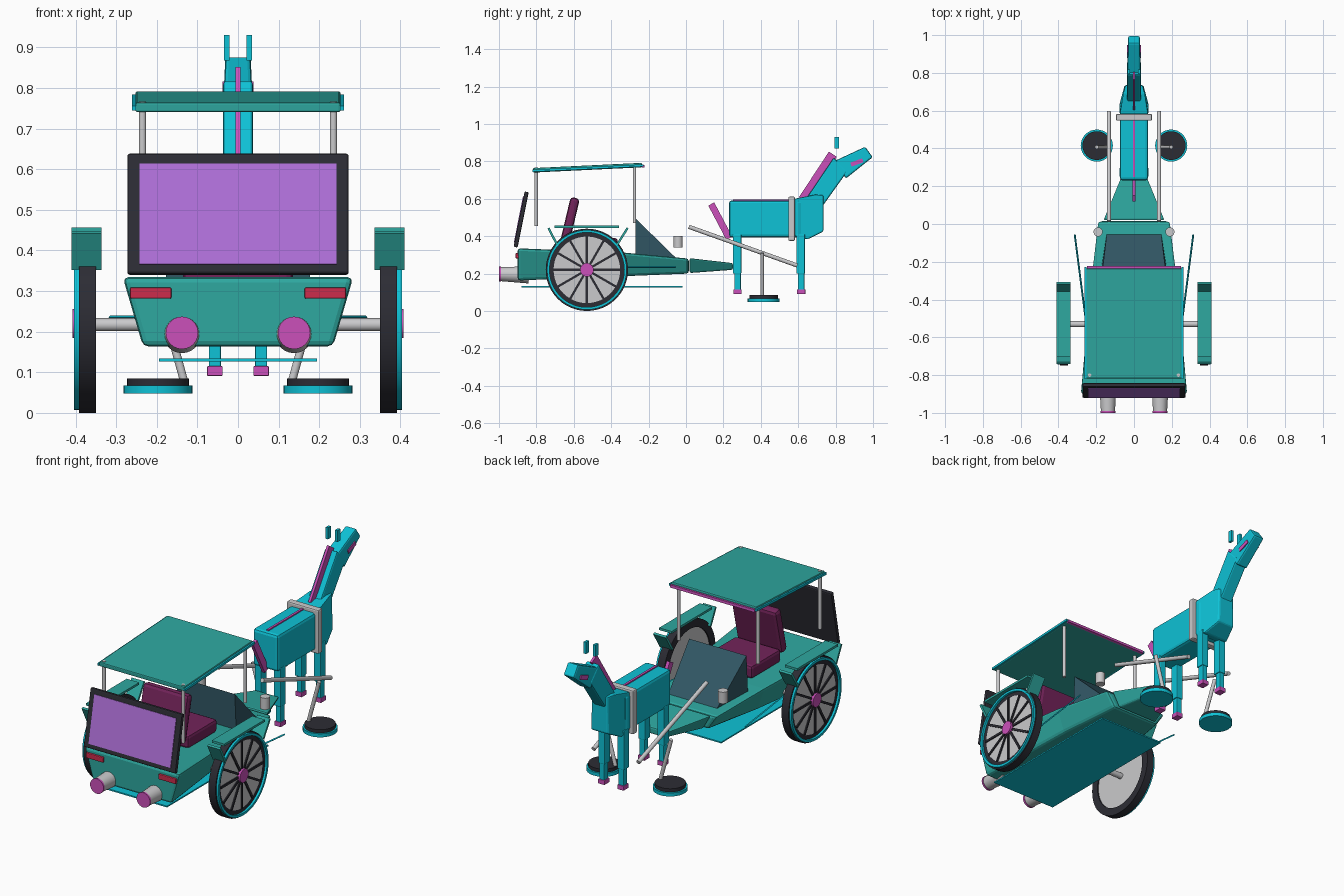
import bpy, bmesh, math
from mathutils import Vector, Matrix

cube = bpy.data.objects.get("Cube")
if cube:
    bpy.data.objects.remove(cube, do_unlink=True)


def material(name, hexa):
    rgb = [int(hexa[i:i + 2], 16) / 255 for i in (0, 2, 4)]
    col = [c / 12.92 if c < 0.04045 else ((c + 0.055) / 1.055) ** 2.4 for c in rgb] + [1]
    m = bpy.data.materials.new(name)
    m.use_nodes = True
    m.diffuse_color = col
    m.node_tree.nodes["Principled BSDF"].inputs["Base Color"].default_value = col
    return m


TEAL = material("teal_paint", "2EA8A0")
CYAN = material("cyan", "0EC2D6")
DARK = material("charcoal", "2C2C34")
PURPLE = material("screen_purple", "B070DA")
PINK = material("magenta", "CB50BA")
GREY = material("light_grey", "CACACC")
RED = material("lamp_red", "CC2C4C")
MAROON = material("seat_maroon", "73235A")
SLATE = material("slate_glass", "315664")


def finish(name, bm, mat, bevel=0, smooth=False):
    bmesh.ops.recalc_face_normals(bm, faces=bm.faces)
    me = bpy.data.meshes.new(name)
    bm.to_mesh(me)
    bm.free()
    me.materials.append(mat)
    ob = bpy.data.objects.new(name, me)
    bpy.context.collection.objects.link(ob)
    if bevel:
        b = ob.modifiers.new("bevel", "BEVEL")
        b.width, b.segments = bevel, 2
    if smooth:
        bpy.ops.object.select_all(action="DESELECT")
        ob.select_set(True)
        bpy.context.view_layer.objects.active = ob
        bpy.ops.object.shade_smooth_by_angle(angle=math.radians(35))
    return ob


def box(name, loc, size, mat, bevel=0, tilt=0):
    bm = bmesh.new()
    bmesh.ops.create_cube(bm, size=1, matrix=Matrix.Translation(loc)
                          @ Matrix.Rotation(tilt, 4, "X") @ Matrix.Diagonal((*size, 1)))
    return finish(name, bm, mat, bevel)


def bar(name, x, a, b, width, thick, mat, bevel=0):
    """Box running between two (y, z) points."""
    dy, dz = b[0] - a[0], b[1] - a[1]
    return box(name, (x, (a[0] + b[0]) / 2, (a[1] + b[1]) / 2),
               (width, math.hypot(dy, dz), thick), mat, bevel, math.atan2(dz, dy))


def rod(name, a, b, r1, mat, r2=None, sides=24):
    a, b = Vector(a), Vector(b)
    d = b - a
    bm = bmesh.new()
    bmesh.ops.create_cone(bm, cap_ends=True, segments=sides, radius1=r1,
                          radius2=r1 if r2 is None else r2, depth=d.length,
                          matrix=Matrix.Translation((a + b) / 2)
                          @ d.to_track_quat("Z", "Y").to_matrix().to_4x4())
    return finish(name, bm, mat, 0, True)


def ring(name, x0, x1, r0, r1, y, z, mat):
    """Wheel ring spun about the x direction."""
    bm = bmesh.new()
    vs = [bm.verts.new((x, y, z + r)) for x, r in ((x0, r0), (x1, r0), (x1, r1), (x0, r1))]
    f = bm.faces.new(vs)
    bmesh.ops.spin(bm, geom=[f, *f.edges, *vs], cent=(0, y, z), axis=(1, 0, 0),
                   angle=math.tau, steps=48)
    bmesh.ops.delete(bm, geom=[f for f in bm.faces if len({round(math.atan2(
        v.co.y - y, v.co.z - z), 3) for v in f.verts}) == 1], context="FACES_ONLY")
    bmesh.ops.remove_doubles(bm, verts=bm.verts, dist=0.0001)
    return finish(name, bm, mat, 0, True)


def loft(name, sections, mat, bevel=0):
    """Sections are (y, bottom z, top z, bottom half width, top half width)."""
    bm = bmesh.new()
    loops = [[bm.verts.new(p) for p in ((-wb, y, zb), (wb, y, zb), (wt, y, zt), (-wt, y, zt))]
             for y, zb, zt, wb, wt in sections]
    for p, q in zip(loops, loops[1:]):
        for i in range(4):
            j = (i + 1) % 4
            bm.faces.new((p[i], p[j], q[j], q[i]))
    bm.faces.new(loops[0])
    bm.faces.new(loops[-1])
    return finish(name, bm, mat, bevel)


def prism(name, profile, half, mat, bevel=0):
    """Side profile of (y, z, half width scale) extruded across x."""
    bm = bmesh.new()
    left, right = [[bm.verts.new((s * half * k, y, z)) for y, z, k in profile] for s in (1, -1)]
    bm.faces.new(left)
    bm.faces.new(right)
    for i in range(len(profile)):
        j = (i + 1) % len(profile)
        bm.faces.new((left[i], left[j], right[j], right[i]))
    return finish(name, bm, mat, bevel)


# Carriage hull, nose and underglow
loft("hull", [(-0.9, 0.163, 0.335, 0.235, 0.285), (-0.33, 0.186, 0.312, 0.19, 0.235),
              (0.015, 0.2, 0.28, 0.14, 0.195)], TEAL, 0.014)
loft("nose", [(0.02, 0.203, 0.282, 0.12, 0.165), (0.25, 0.22, 0.256, 0.05, 0.07)], TEAL, 0.008)
box("underglow_plate", (0, -0.45, 0.13), (0.39, 0.86, 0.007), CYAN)

# Rear screen
lo, hi = (-0.911, 0.341), (-0.852, 0.637)
bar("screen_frame", 0, lo, hi, 0.545, 0.022, DARK, 0.006)
bar("screen_panel", 0, (-0.918, 0.366), (-0.869, 0.613), 0.486, 0.005, PURPLE)

# Seat and dash
bar("seat_back", 0, (-0.65, 0.36), (-0.592, 0.605), 0.27, 0.05, MAROON, 0.018)
box("seat_cushion", (0, -0.49, 0.355), (0.27, 0.25, 0.07), MAROON, 0.015)
prism("dash_wedge", [(-0.27, 0.3, 1.05), (-0.27, 0.495, 1), (-0.055, 0.285, 0.85)], 0.17, SLATE)

# Canopy
bar("canopy", 0, (-0.817, 0.752), (-0.235, 0.78), 0.505, 0.024, TEAL, 0.005)
bar("canopy_front_trim", 0, (-0.236, 0.773), (-0.222, 0.774), 0.5, 0.014, PINK)

# Carriage parts on both sides
for s, side in ((1, "left"), (-1, "right")):
    bar(side + "_canopy_trim", s * 0.256, (-0.82, 0.75), (-0.228, 0.778), 0.01, 0.012, CYAN)
    for y, z0, z1, tag in ((-0.8, 0.455, 0.767, "rear"), (-0.275, 0.47, 0.78, "front")):
        rod(f"{side}_{tag}_post", (s * 0.235, y, z0), (s * 0.235, y, z1), 0.009, GREY)
    box(side + "_tail_lamp", (s * 0.215, -0.902, 0.295), (0.102, 0.018, 0.028), RED, 0.004)
    rod(side + "_exhaust", (s * 0.138, -0.84, 0.193), (s * 0.138, -0.995, 0.197), 0.046, GREY, 0.037)
    rod(side + "_exhaust_glow", (s * 0.138, -0.99, 0.197), (s * 0.138, -1, 0.197), 0.04, PINK)
    rod(side + "_lantern", (s * 0.19, -0.042, 0.34), (s * 0.19, -0.042, 0.402), 0.024, GREY)
    rod(side + "_side_strip", (s * 0.25, -0.55, 0.235), (s * 0.314, -0.055, 0.235), 0.005, CYAN, sides=4)

    # Wheel
    wy, wz = -0.53, 0.22
    ring(side + "_tyre", s * 0.35, s * 0.392, 0.178, 0.22, wy, wz, DARK)
    ring(side + "_wheel_neon", s * 0.39, s * 0.404, 0.2, 0.213, wy, wz, CYAN)
    rod(side + "_wheel_disc", (s * 0.357, wy, wz), (s * 0.392, wy, wz), 0.18, GREY, sides=48)
    rod(side + "_wheel_hub", (s * 0.36, wy, wz), (s * 0.408, wy, wz), 0.036, PINK)
    rod(side + "_axle", (s * 0.15, wy, wz - 0.003), (s * 0.36, wy, wz - 0.003), 0.016, GREY)
    for i in range(6):
        box(f"{side}_spoke_pair_{i + 1}", (s * 0.394, wy, wz), (0.008, 0.36, 0.012), DARK,
            tilt=math.pi * i / 6)

    # Fender
    fx = s * 0.373
    bar(side + "_fender_top", fx, (-0.702, 0.45), (-0.358, 0.45), 0.074, 0.012, TEAL)
    bar(side + "_fender_rear", fx, (-0.735, 0.444), (-0.69, 0.355), 0.074, 0.012, TEAL)
    bar(side + "_fender_front", fx, (-0.312, 0.444), (-0.368, 0.355), 0.074, 0.012, TEAL)

    # Shaft and hover pad
    rod(side + "_shaft", (s * 0.133, 0.015, 0.45), (s * 0.133, 0.595, 0.243), 0.011, GREY)
    px, py = s * 0.197, 0.415
    rod(side + "_pad_strut", (s * 0.132, py - 0.008, 0.075), (px, py - 0.008, 0.31), 0.01, GREY)
    rod(side + "_pad_cap", (px, py, 0.066), (px, py, 0.085), 0.076, DARK, sides=32)
    rod(side + "_pad_glow", (px, py, 0.048), (px, py, 0.067), 0.085, CYAN, sides=32)

    # Animal legs, ears and eyes
    for y, tag in ((0.273, "hind"), (0.613, "fore")):
        lx = s * 0.057
        box(f"{side}_{tag}_upper_leg", (lx, y, 0.305), (0.04, 0.046, 0.21), CYAN, 0.004)
        box(f"{side}_{tag}_lower_leg", (lx, y + 0.003, 0.155), (0.03, 0.034, 0.1), CYAN, 0.003)
        box(f"{side}_{tag}_hoof", (lx, y + 0.003, 0.103), (0.038, 0.044, 0.024), PINK, 0.002)
    box(side + "_ear", (s * 0.028, 0.805, 0.899), (0.014, 0.024, 0.062), CYAN)
    bar(side + "_eye", s * 0.035, (0.882, 0.782), (0.945, 0.806), 0.006, 0.022, PINK)

# Animal body
box("torso", (0, 0.425, 0.492), (0.15, 0.39, 0.198), CYAN, 0.015)
prism("chest", [(0.58, 0.6, 1), (0.69, 0.622, 0.8), (0.735, 0.62, 0.6), (0.735, 0.425, 0.65),
                (0.65, 0.383, 1), (0.58, 0.4, 1)], 0.076, CYAN, 0.008)
prism("neck", [(0.635, 0.59, 1), (0.73, 0.56, 1), (0.862, 0.745, 1), (0.79, 0.82, 1)],
      0.037, CYAN, 0.008)
prism("head", [(0.79, 0.8, 1), (0.958, 0.878, 0.9), (0.998, 0.822, 0.9), (0.855, 0.708, 1)],
      0.035, CYAN, 0.009)
bar("mane", 0, (0.625, 0.595), (0.785, 0.838), 0.013, 0.05, PINK)
bar("back_stripe", 0, (0.25, 0.592), (0.62, 0.592), 0.012, 0.01, PINK)
bar("tail", 0, (0.135, 0.572), (0.232, 0.388), 0.018, 0.036, PINK)
box("harness", (0, 0.565, 0.493), (0.19, 0.036, 0.236), GREY, 0.007)
